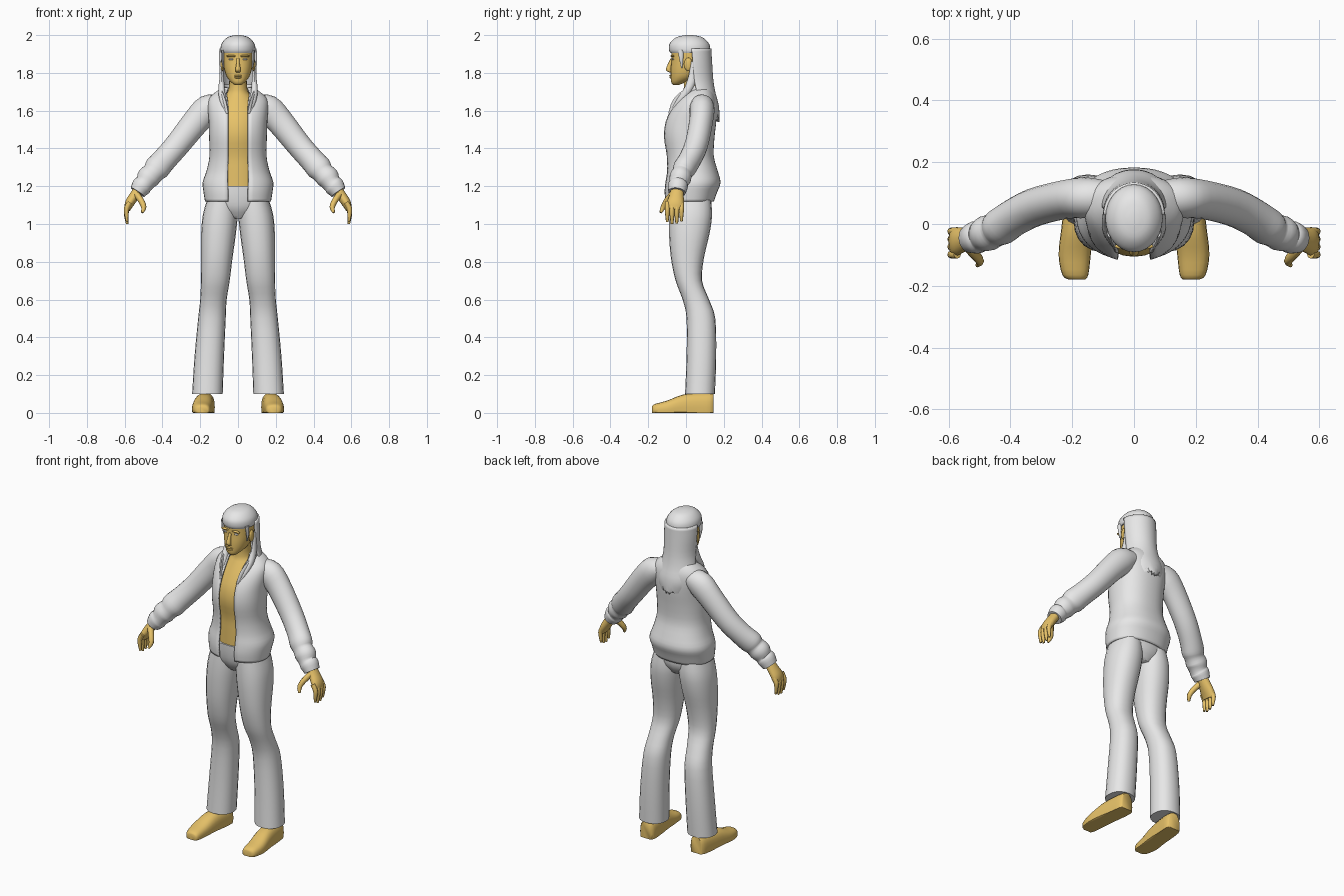
import bpy, bmesh, math
from mathutils import Vector, Matrix


def material(name, rgb):
    m = bpy.data.materials.new(name)
    m.diffuse_color = (*rgb, 1)
    return m


GREY = material("light grey", (0.8, 0.8, 0.8))
GOLD = material("gold", (0.8, 0.54, 0.14))


def finish(bm, name, mat, mirror=False, thick=0.0, angle=50):
    bmesh.ops.recalc_face_normals(bm, faces=bm.faces)
    me = bpy.data.meshes.new(name)
    bm.to_mesh(me)
    bm.free()
    me.materials.append(mat)
    ob = bpy.data.objects.new(name, me)
    bpy.context.collection.objects.link(ob)
    bpy.ops.object.select_all(action='DESELECT')
    ob.select_set(True)
    bpy.context.view_layer.objects.active = ob
    bpy.ops.object.shade_smooth_by_angle(angle=math.radians(angle))
    if thick:
        s = ob.modifiers.new("thickness", 'SOLIDIFY')
        s.thickness, s.offset = thick, 0
    if mirror:
        m = ob.modifiers.new("mirror", 'MIRROR')
        m.use_mirror_merge = False
    return ob


def smooth_path(secs, steps):
    """Catmull-Rom interpolation of section tuples."""
    out = []
    for i in range(len(secs) - 1):
        q = [secs[max(0, min(len(secs) - 1, i + k))] for k in (-1, 0, 1, 2)]
        for s in range(steps):
            t = s / steps
            out.append([0.5 * (2 * b + (c - a) * t + (2 * a - 5 * b + 4 * c - d) * t * t
                               + (3 * b - a - 3 * c + d) * t ** 3) for a, b, c, d in zip(*q)])
    return out + [list(secs[-1])]


def level(z, front, back, rx, gap=0.0, x=0.0):
    """Horizontal section given by its front and back y."""
    return (x, (front + back) / 2, z, rx, (back - front) / 2, gap)


def loft(name, secs, mat, n=20, steps=3, ref=None, power=1.0, is_open=False,
         mirror=False, thick=0.0, floor=False, jag=0.0):
    """Skin sections (x, y, z, a, b, gap); ref turns the sections across the path."""
    rows = smooth_path(secs, steps)
    cen = [Vector(r[:3]) for r in rows]
    bm = bmesh.new()
    rings = []
    for i, r in enumerate(rows):
        a, b = max(r[3], 0.001), max(r[4], 0.001)
        u, v = Vector((0, 1, 0)), Vector((1, 0, 0))
        if floor:
            u = Vector((0, 0, 1))
        elif ref:
            t = (cen[min(i + 1, len(cen) - 1)] - cen[max(i - 1, 0)]).normalized()
            u = (Vector(ref) - t * t.dot(Vector(ref))).normalized()
            v = u.cross(t)
        half = math.asin(max(0, min(1, r[5] / a)) ** (1 / power)) if is_open else 0
        a0, a1 = -math.pi / 2 + half, 1.5 * math.pi - half
        ring = []
        for k in range(n + 1 if is_open else n):
            w = a0 + (a1 - a0) * k / n
            c, s = math.cos(w), math.sin(w)
            p = cen[i] + v * (a * math.copysign(abs(c) ** power, c)) \
                + u * (b * math.copysign(abs(s) ** power, s))
            if floor:
                p.z = max(p.z, 0)
            if jag and i == len(rows) - 1:
                p.z += jag * (k % 2) + 0.05 * abs(c)
            ring.append(bm.verts.new(p))
        rings.append(ring)
    for r0, r1 in zip(rings, rings[1:]):
        for k in range(n):
            j = (k + 1) % len(r0)
            bm.faces.new((r0[k], r0[j], r1[j], r1[k]))
    if not is_open:
        bm.faces.new(rings[0])
        bm.faces.new(rings[-1])
    return finish(bm, name, mat, mirror, thick)


def blob(name, loc, size, mat, mirror=False):
    bm = bmesh.new()
    bmesh.ops.create_uvsphere(bm, u_segments=12, v_segments=8, radius=1,
                              matrix=Matrix.Translation(loc) @ Matrix.Diagonal((*size, 1)))
    return finish(bm, name, mat, mirror)


Y, Z = (0, 1, 0), (0, 0, 1)

# Shoes, flat on the ground
loft("shoe", [(.185, -.18, .012, .026, .022, 0), (.19, -.165, .015, .042, .032, 0),
              (.192, -.10, .02, .052, .045, 0), (.184, -.02, .03, .052, .066, 0),
              (.176, .06, .03, .05, .075, 0), (.17, .125, .03, .047, .075, 0),
              (.17, .145, .03, .035, .07, 0)], GOLD, floor=True, mirror=True, power=.8)

# Trousers: legs and hips
loft("trouser_leg", [level(.10, -.005, .153, .081, x=.162), level(.30, .003, .16, .078, x=.152),
                     level(.50, .003, .155, .073, x=.138), level(.60, -.018, .122, .070, x=.130),
                     level(.70, -.055, .085, .076, x=.120), level(.82, -.080, .095, .083, x=.112),
                     level(.95, -.090, .125, .092, x=.103), level(1.05, -.09, .138, .092, x=.094),
                     level(1.14, -.085, .13, .075, x=.085)], GREY, mirror=True, power=.9)
loft("trouser_hips", [level(1.03, -.05, .10, .06), level(1.08, -.082, .13, .13),
                      level(1.14, -.095, .135, .16), level(1.20, -.10, .13, .15)],
     GREY, power=.85)

# Bare chest and neck inside the jacket
loft("torso", [level(1.18, -.092, .12, .14), level(1.28, -.09, .12, .135),
               level(1.36, -.09, .12, .13), level(1.46, -.106, .125, .132),
               level(1.54, -.095, .13, .132), level(1.61, -.062, .13, .12),
               level(1.67, -.028, .12, .08), level(1.71, -.012, .10, .05),
               level(1.80, -.015, .09, .046)], GOLD, n=24)

# Open jacket with a wide hem
loft("jacket", [level(1.12, -.108, .143, .170, .052), level(1.17, -.112, .16, .178, .052),
                level(1.22, -.108, .178, .182, .054), level(1.28, -.10, .163, .162, .054),
                level(1.36, -.102, .142, .146, .052), level(1.46, -.117, .146, .148, .052),
                level(1.54, -.108, .155, .150, .052), level(1.61, -.075, .158, .155, .052),
                level(1.66, -.035, .152, .150, .055), level(1.695, .0, .14, .115, .06),
                level(1.72, .03, .125, .075, .05)],
     GREY, n=36, is_open=True, power=.88, thick=.01)
loft("collar", [(.056, -.088, 1.585, .006, .006, 0), (.072, -.055, 1.64, .007, .022, 0),
                (.088, .0, 1.69, .008, .024, 0), (.08, .07, 1.715, .008, .022, 0),
                (.045, .115, 1.715, .008, .022, 0), (0, .13, 1.71, .008, .022, 0)],
     GREY, n=10, ref=Z, mirror=True)

# Sleeves with gathered folds and cuff
loft("sleeve", [(.09, .085, 1.635, .05, .055, 0), (.155, .085, 1.61, .076, .066, 0),
                (.22, .08, 1.545, .072, .063, 0), (.32, .055, 1.42, .066, .062, 0),
                (.39, .02, 1.34, .065, .06, 0), (.43, -.008, 1.295, .068, .06, 0),
                (.45, -.02, 1.27, .058, .054, 0), (.475, -.03, 1.245, .062, .058, 0),
                (.495, -.04, 1.215, .05, .05, 0), (.51, -.043, 1.20, .054, .053, 0),
                (.532, -.048, 1.168, .043, .046, 0)], GREY, ref=Y, mirror=True)

# Hands
loft("palm", [(.515, -.045, 1.20, .026, .032, 0), (.548, -.05, 1.15, .027, .038, 0),
              (.574, -.056, 1.11, .025, .046, 0), (.586, -.06, 1.075, .015, .044, 0)],
     GOLD, n=14, ref=Y, mirror=True)
for i, drop in enumerate((.015, .003, 0, .012)):
    y = -.024 - .025 * i
    loft("finger", [(.572, y, 1.115, .014, .013, 0), (.589, y, 1.085, .014, .013, 0),
                    (.591, y, 1.045 + drop, .012, .012, 0), (.587, y, 1.0 + drop, .006, .007, 0)],
         GOLD, n=8, steps=2, ref=Y, mirror=True)
loft("thumb", [(.54, -.068, 1.16, .018, .02, 0), (.514, -.10, 1.125, .016, .017, 0),
               (.499, -.12, 1.09, .014, .014, 0), (.507, -.134, 1.06, .007, .007, 0)],
     GOLD, n=8, ref=Y, mirror=True)

# Head and face
loft("head", [level(1.737, -.068, -.035, .018), level(1.75, -.078, -.005, .036),
              level(1.78, -.081, .06, .060), level(1.82, -.081, .09, .073),
              level(1.87, -.077, .105, .079), level(1.93, -.078, .11, .079)],
     GOLD, n=24, power=.92)
loft("nose", [(0, -.074, 1.875, .008, .008, 0), (0, -.085, 1.845, .010, .012, 0),
              (0, -.092, 1.815, .015, .014, 0), (0, -.080, 1.803, .011, .008, 0)], GOLD, n=10)
blob("upper_lip", (0, -.081, 1.785), (.022, .008, .005), GOLD)
blob("lower_lip", (0, -.080, 1.775), (.018, .008, .005), GOLD)
blob("brow", (.036, -.072, 1.889), (.027, .010, .006), GOLD, True)
blob("eye", (.036, -.069, 1.872), (.014, .006, .005), GREY, True)
blob("ear", (.082, .012, 1.845), (.010, .022, .036), GOLD, True)

# Hair: crown with fringe, long back, front locks
loft("hair_crown", [level(1.905, -.082, .126, .088), level(1.92, -.090, .129, .093),
                    level(1.95, -.089, .124, .089), level(1.975, -.070, .105, .072),
                    level(1.992, -.042, .078, .048), level(2.0, .0, .035, .014)], GREY, n=28)
loft("long_hair", [level(1.93, -.07, .127, .092, .092), level(1.86, -.06, .131, .093, .093),
                   level(1.76, -.05, .138, .090, .090), level(1.69, -.03, .150, .100, .100),
                   level(1.62, .0, .168, .108, .108), level(1.535, .02, .170, .085, .085)],
     GREY, n=26, is_open=True, thick=.014, jag=.022)
loft("sideburn", [(.080, -.028, 1.92, .008, .016, 0), (.082, -.025, 1.87, .007, .010, 0),
                  (.077, -.022, 1.825, .002, .003, 0)], GREY, n=8, mirror=True)
loft("front_lock", [(.088, .04, 1.86, .008, .014, 0), (.086, .035, 1.78, .012, .022, 0),
                    (.087, .01, 1.71, .018, .022, 0), (.078, -.035, 1.65, .018, .018, 0),
                    (.060, -.085, 1.585, .003, .004, 0)], GREY, n=10, ref=Y, mirror=True)
